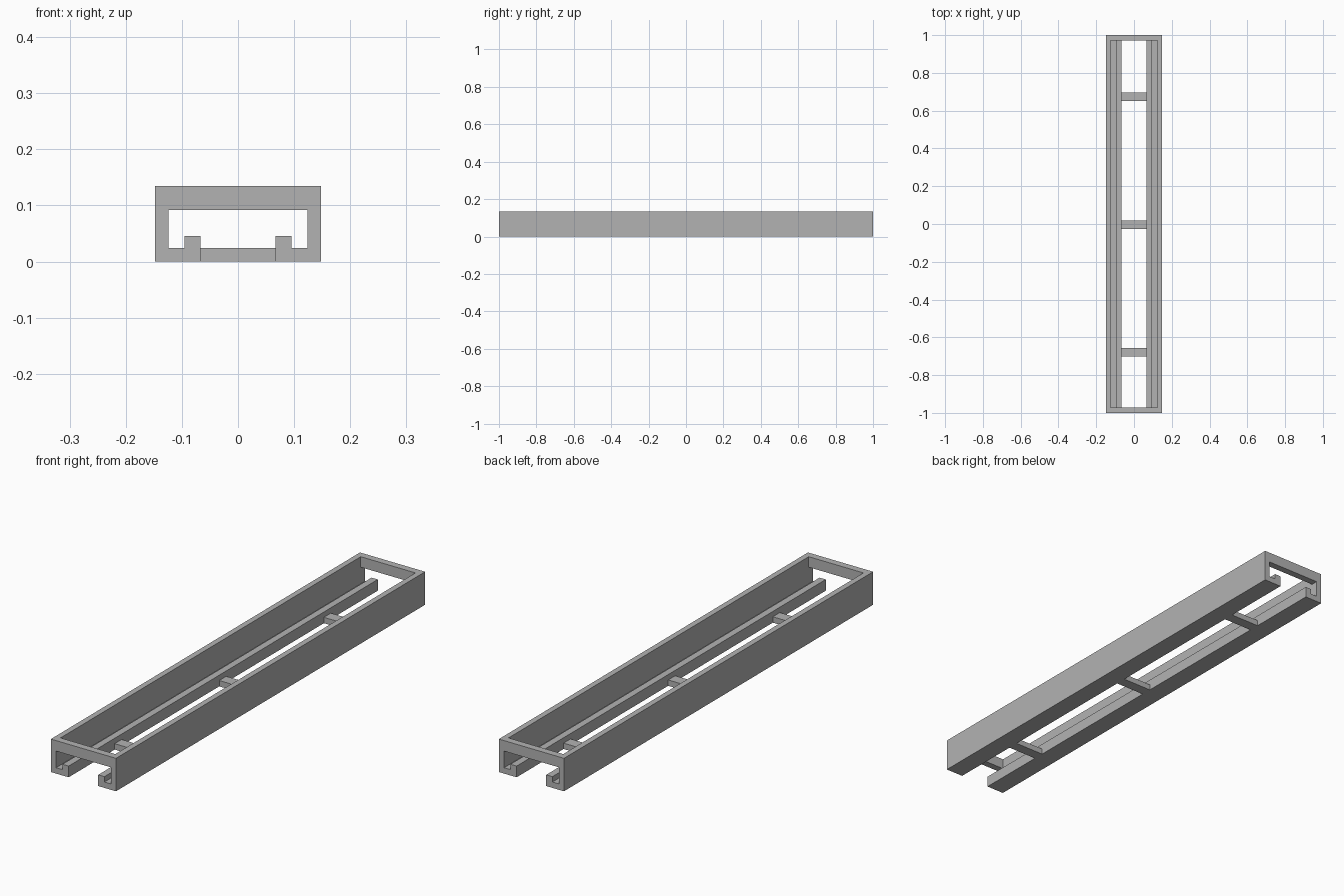
import bpy
import bmesh

cube = bpy.data.objects.get("Cube")
if cube:
    bpy.data.objects.remove(cube, do_unlink=True)

GREY = (0.45, 0.45, 0.45, 1.0)
mat = bpy.data.materials.new("plain grey")
mat.use_nodes = True
mat.diffuse_color = GREY
mat.node_tree.nodes["Principled BSDF"].inputs["Base Color"].default_value = GREY

# Shared dimensions
HALF_WIDTH, HALF_LENGTH, HEIGHT = 0.1475, 1.0, 0.135
WALL_IN, LIP_OUT, LIP_IN = 0.124, 0.095, 0.067
FLOOR, LIP_TOP = 0.024, 0.046
BAR_BOTTOM, BAR_DEPTH = 0.092, 0.029
TIE_DEPTH = 0.045


def extrude_profile(name, profile, y0, y1):
    """Extrude an x-z outline along y into a closed solid."""
    bm = bmesh.new()
    face = bm.faces.new([bm.verts.new((x, y0, z)) for x, z in profile])
    moved = bmesh.ops.extrude_face_region(bm, geom=[face])["geom"]
    verts = [v for v in moved if isinstance(v, bmesh.types.BMVert)]
    bmesh.ops.translate(bm, verts=verts, vec=(0, y1 - y0, 0))
    bmesh.ops.recalc_face_normals(bm, faces=bm.faces)
    mesh = bpy.data.meshes.new(name)
    bm.to_mesh(mesh)
    bm.free()
    mesh.materials.append(mat)
    obj = bpy.data.objects.new(name, mesh)
    bpy.context.collection.objects.link(obj)
    return obj


def cross_piece(name, half_width, z0, z1, y0, y1):
    outline = [(-half_width, z0), (half_width, z0), (half_width, z1), (-half_width, z1)]
    return extrude_profile(name, outline, y0, y1)


# Side rails: tall outer wall, narrow floor and an upturned inner lip
rail = [(HALF_WIDTH, 0), (HALF_WIDTH, HEIGHT), (WALL_IN, HEIGHT), (WALL_IN, FLOOR),
        (LIP_OUT, FLOOR), (LIP_OUT, LIP_TOP), (LIP_IN, LIP_TOP), (LIP_IN, 0)]
for side, sign in (("left", 1), ("right", -1)):
    extrude_profile(side + "_rail", [(sign * x, z) for x, z in rail],
                    -HALF_LENGTH, HALF_LENGTH)

# End bars joining the tops of the walls
cross_piece("front_end_bar", WALL_IN, BAR_BOTTOM, HEIGHT,
            -HALF_LENGTH, -HALF_LENGTH + BAR_DEPTH)
cross_piece("back_end_bar", WALL_IN, BAR_BOTTOM, HEIGHT,
            HALF_LENGTH - BAR_DEPTH, HALF_LENGTH)

# Floor ties joining the lips
for place, y in (("front", -0.68), ("middle", -0.003), ("back", 0.674)):
    cross_piece(place + "_floor_tie", LIP_IN, 0, FLOOR,
                y - TIE_DEPTH / 2, y + TIE_DEPTH / 2)
